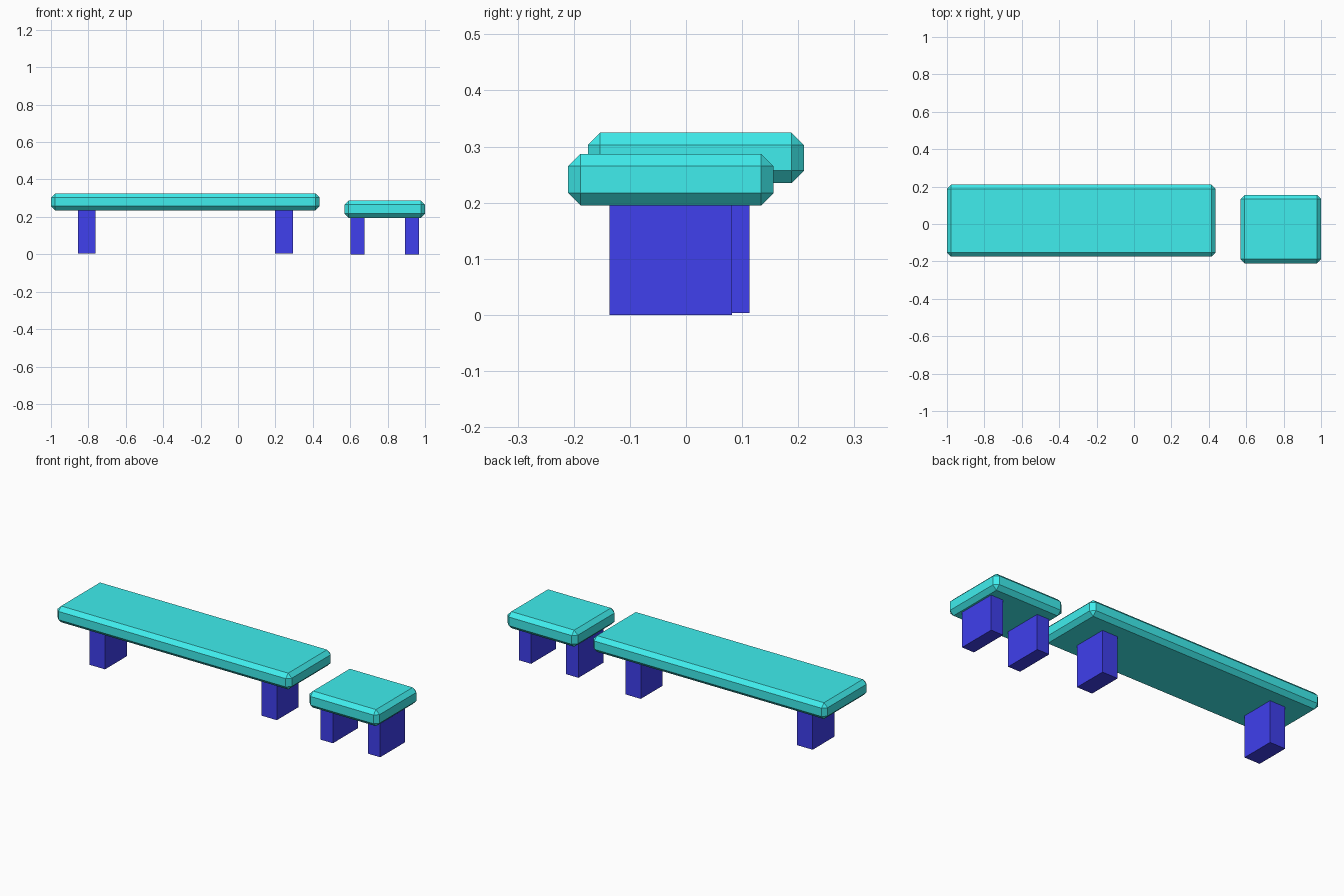
import bpy, bmesh

if "Cube" in bpy.data.objects:
    bpy.data.objects.remove(bpy.data.objects["Cube"])


def material(name, color):
    m = bpy.data.materials.new(name)
    m.diffuse_color = color
    m.use_nodes = True
    m.node_tree.nodes["Principled BSDF"].inputs["Base Color"].default_value = m.diffuse_color
    return m


TEAL = material("teal", (0.05, 0.85, 0.85, 1))
BLUE = material("blue", (0.05, 0.05, 0.85, 1))


def box(name, x, y, z, mat, bevel=0):
    """Box from (min, max) ranges, optionally with chamfered edges."""
    bm = bmesh.new()
    bmesh.ops.create_cube(bm, size=1)
    for v in bm.verts:
        v.co = [sum(r) / 2 + c * (r[1] - r[0]) for r, c in zip((x, y, z), v.co)]
    if bevel:
        bmesh.ops.bevel(bm, geom=bm.edges[:], offset=bevel, segments=1,
                        affect='EDGES', profile=0.5)
    me = bpy.data.meshes.new(name)
    bm.to_mesh(me)
    bm.free()
    me.materials.append(mat)
    ob = bpy.data.objects.new(name, me)
    bpy.context.collection.objects.link(ob)


def bench(name, x, y, z, leg_gap, leg_w, leg_y, foot):
    # chamfered seat slab
    box(name + "_seat", x, y, z, TEAL, 0.022)
    # pair of legs mirrored about the seat centre
    cx = sum(x) / 2
    for side, s in (("left", -1), ("right", 1)):
        c = cx + s * leg_gap
        box(f"{name}_{side}_leg", (c - leg_w / 2, c + leg_w / 2), leg_y,
            (foot, z[0]), BLUE)


bench("long_bench", (-1.0, 0.437), (-0.175, 0.21), (0.235, 0.325),
      0.527, 0.095, (-0.078, 0.113), 0.003)
bench("stool", (0.57, 1.0), (-0.21, 0.156), (0.195, 0.287),
      0.145, 0.075, (-0.136, 0.082), 0.0)
